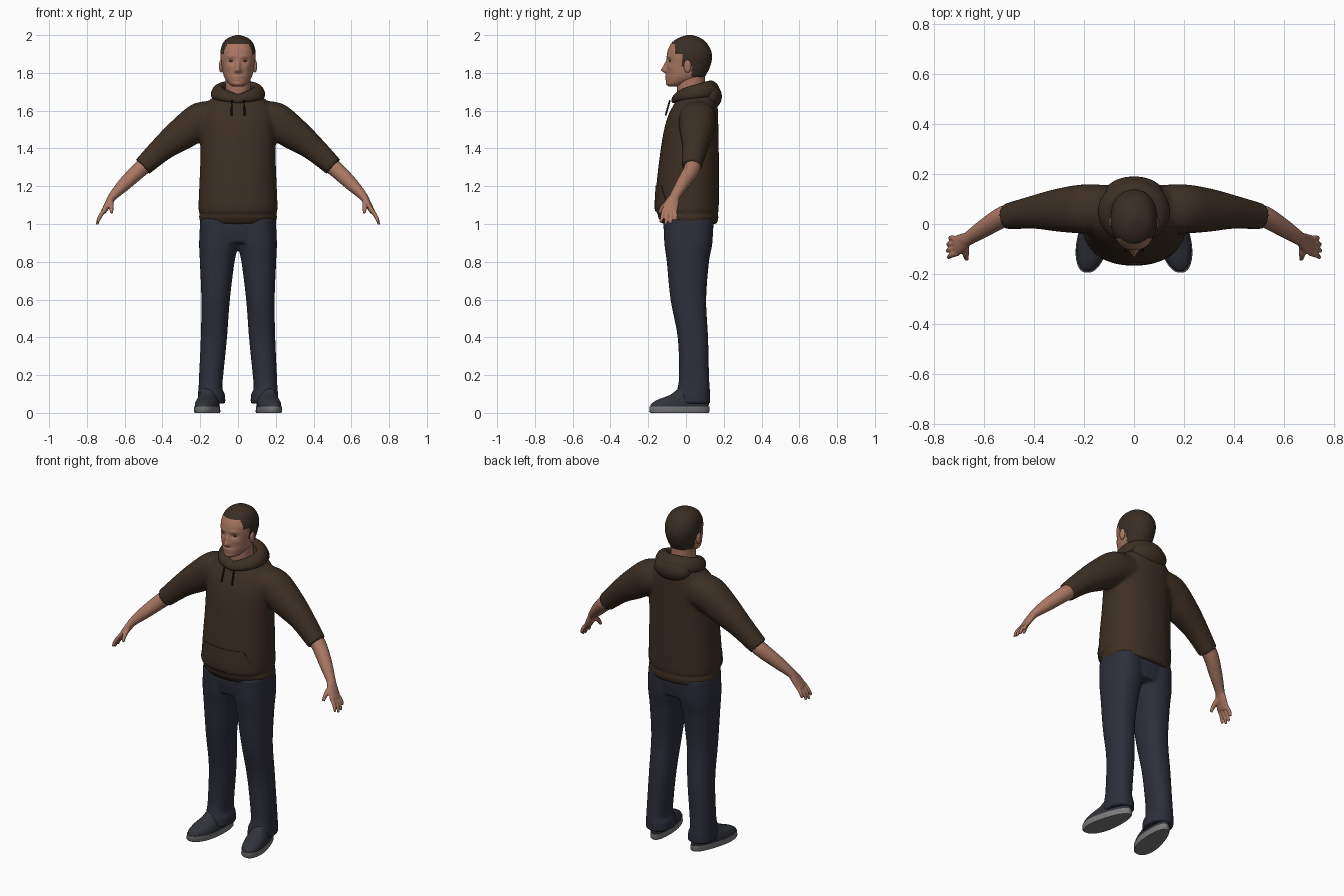
import bpy, bmesh, math
from mathutils import Vector as V

if "Cube" in bpy.data.objects:
    bpy.data.objects.remove(bpy.data.objects["Cube"])


def material(name, r, g, b):
    m = bpy.data.materials.new(name)
    m.diffuse_color = (r, g, b, 1)
    m.use_nodes = True
    m.node_tree.nodes["Principled BSDF"].inputs["Base Color"].default_value = m.diffuse_color
    return m


BROWN = material("hoodie brown", .047, .029, .017)
CORD = material("cord dark brown", .02, .012, .008)
NAVY = material("trouser navy", .026, .028, .042)
SHOE = material("shoe slate", .03, .033, .042)
SOLE = material("sole grey", .2, .2, .2)
SKIN = material("skin", .40, .185, .125)
HAIR = material("hair brown", .042, .027, .017)
EYE = material("eye shade", .15, .09, .075)


def ring(z, w, yf, yb, x=0):
    """Horizontal section: half width w, front yf, back yb."""
    return V((x, (yf + yb) / 2, z)), V((w, 0, 0)), V((0, (yb - yf) / 2, 0))


def ball(x, y, z, rx, ry, rz):
    out = []
    for i in range(13):
        a = math.pi * (i + .15) / 12.3
        s = math.sin(a)
        out.append(ring(z - rz * math.cos(a), rx * s, y - ry * s, y + ry * s, x))
    return out


def tube(points, radii, hint=(0, 1, 0)):
    """Sections along a path; radii are (along hint, across) pairs."""
    p = [V(q) for q in points]
    out = []
    for i, c in enumerate(p):
        t = (p[min(i + 1, len(p) - 1)] - p[max(i - 1, 0)]).normalized()
        v = (V(hint) - t * t.dot(V(hint))).normalized()
        a, b = radii[i] if isinstance(radii[i], tuple) else (radii[i], radii[i])
        out.append((c, t.cross(v) * b, v * a))
    return out


def resample(rings, steps):
    """Catmull-Rom smoothing between the key sections."""
    out, n = [], len(rings)
    for i in range(n - 1):
        k = [rings[max(0, min(n - 1, j))] for j in (i - 1, i, i + 1, i + 2)]
        for s in range(steps):
            t = s / steps
            w = (-t**3 + 2*t*t - t, 3*t**3 - 5*t*t + 2, -3*t**3 + 4*t*t + t, t**3 - t*t)
            out.append(tuple(sum((k[j][e] * (w[j] / 2) for j in range(4)), V((0, 0, 0)))
                             for e in range(3)))
    return out + [rings[-1]]


def power(c, p):
    return math.copysign(abs(c) ** (2 / p), c)


def make(name, shapes, mat, n=32, steps=4, p=2, closed=False, voxel=0, smooth=3, sculpt=None):
    bm = bmesh.new()
    for rings in shapes:
        rings = rings if closed else resample(rings, steps)
        loops = []
        for c, u, v in rings:
            loops.append([bm.verts.new(c + u * power(math.cos(a), p) + v * power(math.sin(a), p))
                          for a in (2 * math.pi * (k + .5) / n for k in range(n))])
        pairs = list(zip(loops, loops[1:] + loops[:1] if closed else loops[1:]))
        for a, b in pairs:
            for k in range(n):
                bm.faces.new((a[k], a[(k + 1) % n], b[(k + 1) % n], b[k]))
        if not closed:
            bm.faces.new(loops[0])
            bm.faces.new(loops[-1])
    if sculpt:
        for v in bm.verts:
            v.co = sculpt(v.co)
    bmesh.ops.recalc_face_normals(bm, faces=bm.faces)
    me = bpy.data.meshes.new(name)
    bm.to_mesh(me)
    bm.free()
    me.materials.append(mat)
    ob = bpy.data.objects.new(name, me)
    bpy.context.collection.objects.link(ob)
    for f in me.polygons:
        f.use_smooth = len(f.vertices) == 4
    if voxel:
        r = ob.modifiers.new("blend", 'REMESH')
        r.mode, r.voxel_size, r.use_smooth_shade = 'VOXEL', voxel, True
        s = ob.modifiers.new("soften", 'SMOOTH')
        s.factor, s.iterations = .5, smooth
    return ob


def mirrored(points, s):
    return [(s * x, y, z) for x, y, z in points]


SIDES = (-1, 1)

# hoodie: torso with hem band, blended with both sleeves
torso = [ring(*r) for r in (
    (1.0, .195, -.125, .165), (1.04, .208, -.15, .172), (1.055, .197, -.143, .165),
    (1.075, .209, -.162, .173), (1.2, .205, -.157, .174), (1.35, .199, -.14, .174),
    (1.48, .2, -.12, .172), (1.57, .2, -.096, .17), (1.63, .175, -.066, .167),
    (1.68, .12, -.03, .16), (1.70, .08, 0, .12))]
sleeve = [(.10, .06, 1.56), (.2, .06, 1.545), (.3, .055, 1.475), (.4, .047, 1.40), (.505, .03, 1.303)]
hoodie = make("hoodie", [torso] + [tube(mirrored(sleeve, s), [.095, .098, .086, .066, .052])
                                   for s in SIDES], BROWN, n=48, p=2.2, voxel=.009, smooth=4)

# hood: collar roll around the neck
collar = []
for k in range(48):
    a = 2 * math.pi * k / 48
    lift = abs(math.sin(a / 2))
    radial = V((math.sin(a), -math.cos(a), -.45))
    collar.append((V((.112 * math.sin(a), .045 - .1 * math.cos(a), 1.663 + .052 * lift)),
                   radial * (.022 + .014 * lift), V((0, 0, .022 + .02 * lift))))
make("hood_collar", [collar], BROWN, n=16, closed=True)
make("hood_drape", [ball(0, .125, 1.675, .115, .065, .07)], BROWN, steps=2)

# drawstrings
make("drawstrings", [tube([(s * .032, -.085, 1.655), (s * .034, -.098, 1.61), (s * .035, -.108, 1.575)],
                          [.005] * 3) for s in SIDES], CORD, n=8)

# front pocket: thin plate laid on the hoodie
bm = bmesh.new()
rows = [[bm.verts.new(((.18 - .055 * (j / 10) ** 1.5) * (i / 12 - 1), -.3, 1.068 + .0135 * j))
         for i in range(25)] for j in range(11)]
for a, b in zip(rows, rows[1:]):
    for i in range(24):
        bm.faces.new((a[i], a[i + 1], b[i + 1], b[i]))
me = bpy.data.meshes.new("pocket")
bm.to_mesh(me)
bm.free()
me.materials.append(BROWN)
pocket = bpy.data.objects.new("pocket", me)
bpy.context.collection.objects.link(pocket)
w = pocket.modifiers.new("lay", 'SHRINKWRAP')
w.target, w.wrap_method = hoodie, 'PROJECT'
w.use_project_y, w.use_positive_direction = True, True
t = pocket.modifiers.new("cloth", 'SOLIDIFY')
t.thickness, t.offset = .008, 0

# trousers: hips blended with two legs
hips = [ring(1.04, .19, -.115, .145), ring(.98, .198, -.118, .145), ring(.9, .19, -.105, .135)]
leg = ((1.03, 0, .2, -.12, .145), (.9, -.002, .206, -.115, .14), (.8, .018, .202, -.102, .122),
       (.6, .043, .194, -.082, .107), (.4, .058, .197, -.044, .117), (.2, .078, .206, -.037, .122),
       (.13, .083, .209, -.045, .126), (.1, .07, .212, -.054, .128), (.05, .066, .213, -.056, .128))
legs = [[ring(z, (b - a) / 2, yf, yb, s * (a + b) / 2) for z, a, b, yf, yb in leg] for s in SIDES]
make("trousers", [hips] + legs, NAVY, p=2.3, voxel=.009, smooth=3)

# shoes: sheared so the toes point outwards
for s in SIDES:
    side = "left" if s > 0 else "right"

    def splay(co, s=s):
        wide = 1 + .12 * math.sin(max(-1, min(1, -co.y / .12)) * 1.5)
        return V((s * (.153 - .17 * co.y) + co.x * wide, co.y, co.z))
    make(side + "_shoe", [[ring(*r) for r in (
        (.03, .056, -.19, .12), (.05, .056, -.183, .121), (.072, .052, -.145, .117),
        (.095, .046, -.085, .11), (.13, .04, -.04, .10))]], SHOE, n=40, p=2.3, sculpt=splay)
    make(side + "_sole", [[ring(0, .057, -.188, .121), ring(.006, .06, -.195, .125),
                           ring(.034, .059, -.194, .124)]], SOLE, n=40, steps=1, p=2.3, sculpt=splay)

# forearms and hands
for s in SIDES:
    side = "left" if s > 0 else "right"
    arm = tube(mirrored([(.45, .045, 1.345), (.52, .03, 1.288), (.6, -.018, 1.212),
                         (.66, -.057, 1.15), (.68, -.07, 1.12)], s),
               [.044, .043, .036, (.028, .024), (.03, .02)])
    palm = tube(mirrored([(.665, -.06, 1.145), (.685, -.075, 1.11), (.712, -.088, 1.065)], s),
                [(.027, .021), (.038, .019), (.041, .014)])
    parts = [arm, palm]
    for i in range(4):
        o = (i - 1.5) * .021
        length = (.9, 1.05, 1, .75)[i]
        parts.append(tube(mirrored([(.702, -.088 - o * -.9, 1.08),
                                    (.712 + .02 * length, -.09 + o * 1.1, 1.075 - .038 * length),
                                    (.712 + .033 * length, -.095 + o * 1.25, 1.075 - .074 * length)], s),
                          [.011, .0105, .007]))
    parts.append(tube(mirrored([(.675, -.085, 1.118), (.672, -.12, 1.092), (.668, -.142, 1.058)], s),
                      [.016, .013, .008], hint=(1, 0, 0)))
    make(side + "_arm", parts, SKIN, n=16, voxel=.0045, smooth=2)

# neck
make("neck", [[ring(1.62, .078, -.03, .125), ring(1.69, .068, -.045, .105), ring(1.74, .066, -.05, .1),
               ring(1.81, .068, -.05, .1)]], SKIN)

# head: face relief as soft bumps (x, z, x size, z size, height)
BUMPS = [(0, 1.815, .013, .016, .03), (0, 1.842, .010, .02, .016), (0, 1.78, .024, .007, .007),
         (0, 1.765, .022, .006, .005), (0, 1.742, .025, .012, .006)]
for s in SIDES:
    BUMPS += [(s * .036, 1.862, .017, .011, -.010), (s * .036, 1.888, .026, .008, .005),
              (s * .05, 1.83, .018, .015, .004), (s * .017, 1.81, .007, .008, .006)]


def face_relief(co):
    if co.y < -.02:
        co.y -= sum(h * math.exp(-((co.x - x) / sx) ** 2 - ((co.z - z) / sz) ** 2)
                    for x, z, sx, sz, h in BUMPS)
    return co


head = make("head", [[ring(*r) for r in (
    (1.728, .022, -.088, -.03), (1.74, .045, -.1, .0), (1.77, .069, -.104, .085), (1.80, .08, -.102, .112),
    (1.84, .087, -.102, .13), (1.88, .093, -.101, .138), (1.92, .092, -.096, .132),
    (1.96, .078, -.075, .108), (1.985, .052, -.04, .077), (2.0, .012, .005, .035))]],
    SKIN, n=96, steps=6, p=2.15, sculpt=face_relief)

# hair: head faces above the hairline
head.data.materials.append(HAIR)
for f in head.data.polygons:
    x, y, z = f.center
    if z > 1.955 or (z > 1.90 and y > -.058) or (z > 1.835 and y > -.022) or (z > 1.775 and y > .03):
        f.material_index = 1

# ears and eyes
make("ears", [ball(s * .09, .008, 1.835, .011, .02, .034) for s in SIDES], SKIN, n=20, steps=1)
make("eyes", [ball(s * .036, -.078, 1.863, .013, .0125, .006) for s in SIDES], EYE, n=20, steps=1)
